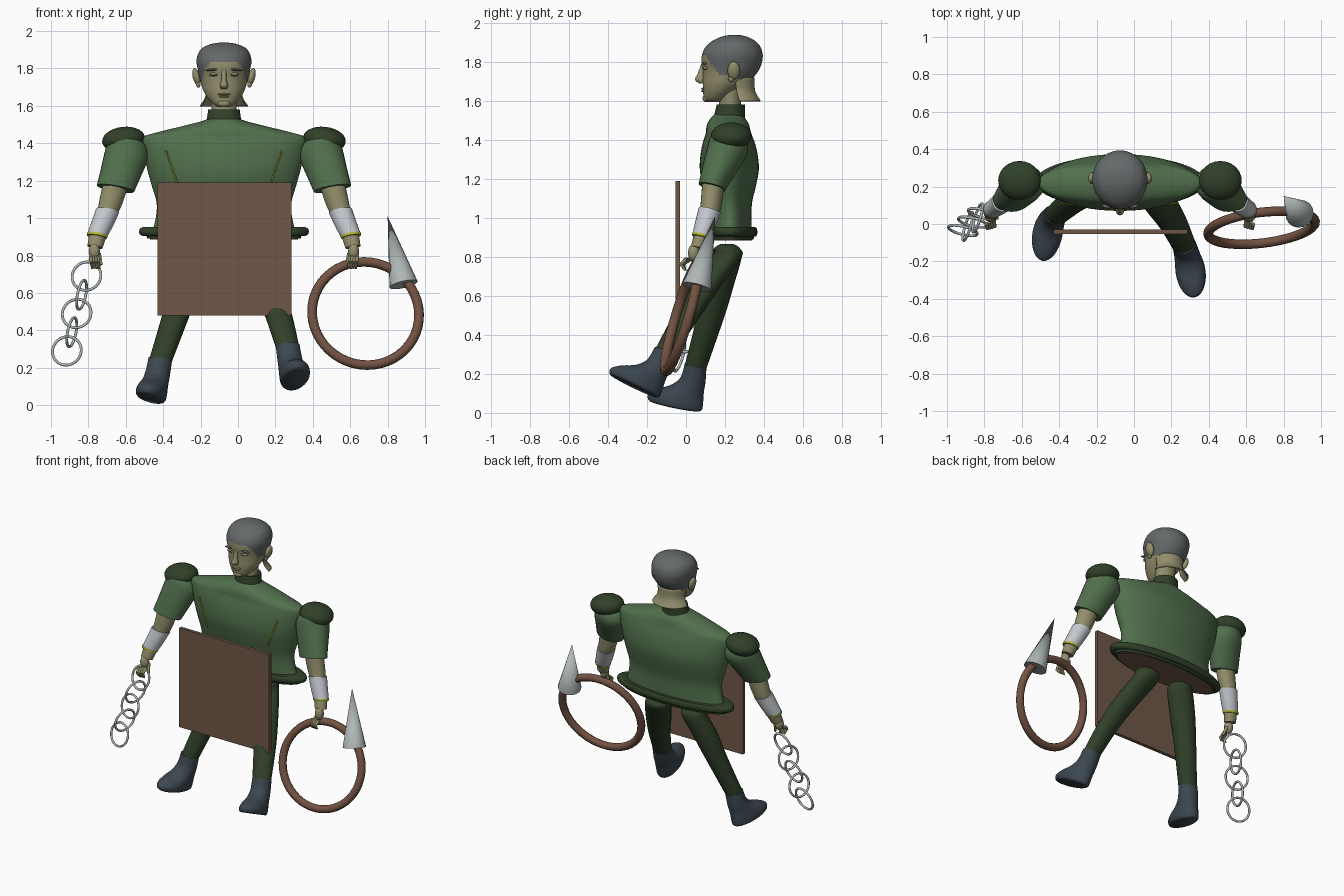
import bpy, bmesh, math
from mathutils import Vector, Matrix

if "Cube" in bpy.data.objects:
    bpy.data.objects.remove(bpy.data.objects["Cube"])

CX = -0.075  # body centre line


def material(name, *rgb):
    m = bpy.data.materials.new(name)
    m.use_nodes = True
    m.diffuse_color = (*rgb, 1)
    m.node_tree.nodes["Principled BSDF"].inputs["Base Color"].default_value = (*rgb, 1)
    return m


GREEN = material("tunic green", 0.083, 0.16, 0.073)
DARK = material("dark green", 0.03, 0.053, 0.022)
SKIN = material("olive skin", 0.29, 0.27, 0.15)
HAIR = material("grey hair", 0.13, 0.14, 0.14)
BOARD = material("board brown", 0.16, 0.095, 0.063)
ROPE = material("ring brown", 0.17, 0.085, 0.055)
BOOT = material("boot slate", 0.045, 0.063, 0.08)
WRAP = material("wrap white", 0.55, 0.58, 0.62)
STEEL = material("steel grey", 0.43, 0.47, 0.47)
TRIM = material("yellow trim", 0.48, 0.52, 0.04)


def finish(bm, name, mat, angle=40):
    bmesh.ops.recalc_face_normals(bm, faces=bm.faces)
    mesh = bpy.data.meshes.new(name)
    bm.to_mesh(mesh)
    bm.free()
    ob = bpy.data.objects.new(name, mesh)
    bpy.context.collection.objects.link(ob)
    mesh.materials.append(mat)
    bpy.ops.object.select_all(action='DESELECT')
    ob.select_set(True)
    bpy.context.view_layer.objects.active = ob
    bpy.ops.object.shade_smooth_by_angle(angle=math.radians(angle))
    return ob


def catmull(rows, steps):
    """Smoothly add rows between the given ones."""
    out = []
    for i in range(len(rows) - 1):
        a, b, c, d = rows[max(i - 1, 0)], rows[i], rows[i + 1], rows[min(i + 2, len(rows) - 1)]
        for k in range(steps):
            t = k / steps
            out.append([q + t / 2 * (r - p + t * (2*p - 5*q + 4*r - s + t * (3*(q - r) + s - p)))
                        for p, q, r, s in zip(a, b, c, d)])
    return out + [rows[-1]]


def loft(name, rows, mat, steps=4, seg=32, arc=(0, 2 * math.pi), matrix=None):
    """Skin ellipses given as (cx, cy, z, rx, ry)."""
    bm = bmesh.new()
    closed = arc[1] - arc[0] > 6
    rings = []
    for cx, cy, z, rx, ry in catmull(rows, steps):
        angles = [arc[0] + (arc[1] - arc[0]) * i / seg for i in range(seg if closed else seg + 1)]
        rings.append([bm.verts.new((cx + rx * math.cos(a), cy + ry * math.sin(a), z)) for a in angles])
    for lo, hi in zip(rings, rings[1:]):
        for i in range(seg):
            j = (i + 1) % len(lo)
            bm.faces.new((lo[i], lo[j], hi[j], hi[i]))
    if closed:
        bm.faces.new(rings[0])
        bm.faces.new(rings[-1])
    if matrix:
        bm.transform(matrix)
    return finish(bm, name, mat)


def ball(name, loc, radii, mat, tilt=0):
    bm = bmesh.new()
    bmesh.ops.create_uvsphere(bm, u_segments=24, v_segments=14, radius=1)
    bm.transform(Matrix.Translation(loc) @ Matrix.Rotation(tilt, 4, 'Y') @ Matrix.Diagonal((*radii, 1)))
    return finish(bm, name, mat)


def cone(name, start, end, r1, r2, mat, seg=10):
    start, end = Vector(start), Vector(end)
    axis = end - start
    bm = bmesh.new()
    bmesh.ops.create_cone(bm, cap_ends=True, segments=seg, radius1=r1, radius2=r2, depth=axis.length)
    bm.transform(Matrix.Translation((start + end) / 2) @ axis.to_track_quat('Z', 'Y').to_matrix().to_4x4())
    return finish(bm, name, mat)


def ring(name, centre, normal, major, minor, mat, seg=48):
    bpy.ops.mesh.primitive_torus_add(location=centre, major_radius=major, minor_radius=minor,
                                     major_segments=seg, minor_segments=12,
                                     rotation=Vector(normal).to_track_quat('Z', 'Y').to_euler())
    ob = bpy.context.object
    ob.name = name
    ob.data.materials.append(mat)
    bpy.ops.object.shade_smooth()


# Tunic, collar and hem
body = [(0.92, .225, .385, .11), (1.0, .224, .365, .112), (1.08, .222, .36, .117), (1.17, .222, .385, .138),
        (1.26, .222, .41, .152), (1.36, .22, .43, .14), (1.43, .218, .435, .118), (1.455, .216, .37, .113),
        (1.485, .215, .25, .105), (1.515, .215, .13, .085), (1.53, .22, .085, .075)]
loft("tunic", [(CX, cy, z, rx, ry) for z, cy, rx, ry in body], GREEN, seg=48)
loft("collar", [(CX, .222, 1.5, .098, .082), (CX, .225, 1.54, .09, .077), (CX, .23, 1.58, .084, .073)], DARK)
loft("hem_band", [(CX, .225, .89, .41, .122), (CX, .225, .925, .42, .126)], DARK, 1, 48)
loft("hem_lip", [(CX, .225, .905, .435, .132), (CX, .225, .915, .452, .14),
                 (CX, .225, .94, .452, .14), (CX, .225, .952, .435, .132)], DARK, 2, 48)
loft("hem_underside", [(CX, .225, .885, .395, .114), (CX, .225, .891, .395, .114)], BOARD, 1, 48)

# Dashed seams on the chest
for side in (-1, 1):
    for i in range(9):
        t = i / 9
        x = .31 - .07 * t
        z = 1.36 - .2 * t
        y = .215 - .143 * math.sqrt(1 - (x / (.43 - .045 * t)) ** 2)
        cone("seam_stitch", (CX + side * x, y - .003, z),
             (CX + side * (x - .006), y - .005, z - .017), .005, .005, TRIM, 6)

# Head, with the hair cap marked by a hairline rule
skull = [(1.595, .105, .19, .035), (1.61, .093, .21, .058), (1.64, .088, .25, .085), (1.68, .086, .3, .109),
         (1.72, .087, .345, .122), (1.76, .086, .375, .132), (1.8, .08, .39, .141), (1.84, .083, .393, .147),
         (1.88, .103, .38, .138), (1.91, .14, .35, .115), (1.93, .185, .31, .072), (1.938, .225, .27, .025)]
head = loft("head", [(CX, (f + b) / 2, z, w, (b - f) / 2) for z, f, b, w in skull], SKIN, 6, 56)
head.data.materials.append(HAIR)
for face in head.data.polygons:
    c = face.center
    drop = min(max((c.y - .1) / .07, 0), 1)
    face.material_index = int(c.z > 1.835 - .1 * drop - (.02 if c.y > .24 else 0))
loft("neck", [(CX, .225, 1.52, .07, .058), (CX, .225, 1.6, .068, .056), (CX, .225, 1.7, .075, .065)], SKIN)
nape = loft("nape_flare", [(CX, .25, 1.72, .105, .1), (CX, .26, 1.65, .1, .095), (CX, .275, 1.6, .13, .108)],
            SKIN, arc=(0, math.pi))
nape.modifiers.new("thickness", 'SOLIDIFY').thickness = .006

# Face
loft("nose", [(CX, .088, 1.79, .012, .01), (CX, .08, 1.74, .014, .02),
              (CX, .073, 1.708, .022, .027), (CX, .082, 1.69, .016, .014)], SKIN, seg=16)
for z, w in ((1.662, .034), (1.65, .028)):
    ball("lip", (CX, .09, z), (w, .012, .006), SKIN)
ball("chin", (CX, .105, 1.613), (.035, .02, .02), SKIN)
for side in (-1, 1):
    ball("eyebrow", (CX + side * .058, .096, 1.793), (.038, .012, .006), HAIR, side * .1)
    ball("eyelid", (CX + side * .053, .1, 1.768), (.026, .012, .01), SKIN)
    ball("eye", (CX + side * .053, .097, 1.765), (.022, .012, .005), HAIR)
    ball("ear", (CX + side * .147, .245, 1.755), (.02, .032, .048), SKIN, side * .25)
    ball("ear_lobe", (CX + side * .137, .232, 1.715), (.012, .016, .018), SKIN)


# Arms, with cuffs slanted to follow the limb
def arm_loft(name, side, rows, mat, steps=4):
    slant = Matrix.Identity(4)
    slant[2][0], slant[2][1] = side * .17, -.25
    pivot = Matrix.Translation((CX + side * rows[-1][0], rows[-1][1], 0))
    return loft(name, [(CX + side * dx, y, z, rx, ry) for dx, y, z, rx, ry in rows], mat, steps, 24,
                matrix=pivot @ slant @ pivot.inverted())


for side, label in ((-1, "right"), (1, "left")):
    ball(label + "_shoulder_pad", (CX + side * .537, .232, 1.42), (.115, .105, .068), DARK, side * .12)
    arm_loft(label + "_sleeve", side, [(.515, .228, 1.47, .06, .06), (.515, .222, 1.43, .1, .095),
             (.52, .21, 1.37, .116, .1), (.55, .17, 1.26, .108, .085), (.58, .133, 1.158, .1, .068)], GREEN)
    arm_loft(label + "_forearm", side, [(.58, .14, 1.21, .066, .056), (.605, .13, 1.11, .061, .053),
             (.625, .12, 1.045, .053, .049), (.65, .1, .98, .046, .042), (.675, .08, .9, .04, .036)], SKIN)
    arm_loft(label + "_wrap", side, [(.622, .122, 1.06, .062, .056), (.65, .1, .98, .058, .052),
             (.677, .08, .91, .053, .046)], WRAP)
    arm_loft(label + "_wrap_trim", side, [(.676, .081, .914, .055, .048), (.68, .077, .9, .053, .046)], TRIM, 1)
    arm_loft(label + "_wrist", side, [(.677, .078, .905, .045, .039), (.69, .06, .845, .04, .035)], SKIN)
    ball(label + "_palm", (CX + side * .693, .04, .82), (.03, .03, .045), SKIN)
    for i in range(4):
        x = CX + side * (.674 + .013 * i)
        knuckle = (x, .025 - .008 * i, .79)
        bend = (x - side * .004, -.014 - .004 * i, .762)
        tip = (x - side * .008, -.002, .73)
        cone(label + "_finger", knuckle, bend, .01, .008, SKIN)
        cone(label + "_fingertip", bend, tip, .009, .005, SKIN)
    cone(label + "_thumb", (CX + side * .67, .05, .81), (CX + side * .655, .03, .75), .013, .007, SKIN)

# Legs and boots
legs = (("right", (-.215, .21), (-.325, .128), Vector((-.42, .045, .22)), -12, -12, 8),
        ("left", (.075, .21), (.21, .005), Vector((.27, -.12, .29)), -26, 10, -4))
for label, hip, knee, ankle, pitch, yaw, roll in legs:
    loft(label + "_leg", [(*hip, .865, .035, .035), (*hip, .845, .075, .065), (*hip, .8, .09, .076),
         (*((Vector(hip) + Vector(knee)) / 2), .66, .087, .078), (*knee, .5, .075, .071),
         (*ankle, .062, .057)], DARK, 5, 24)
    place = (Matrix.Translation(ankle) @ Matrix.Rotation(math.radians(yaw), 4, 'Z')
             @ Matrix.Rotation(math.radians(roll), 4, 'Y') @ Matrix.Rotation(math.radians(pitch), 4, 'X'))
    loft(label + "_boot", [(0, 0, .025, .064, .056), (0, 0, -.05, .066, .065), (0, -.02, -.1, .07, .086),
         (0, -.05, -.135, .076, .12), (0, -.07, -.17, .08, .144), (0, -.07, -.195, .077, .144),
         (0, -.07, -.205, .068, .133)], BOOT, matrix=place)

# Hanging board
bm = bmesh.new()
bmesh.ops.create_cube(bm, size=1)
bm.transform(Matrix.Translation((-.072, -.042, .835)) @ Matrix.Diagonal((.715, .024, .71, 1)))
finish(bm, "board", BOARD)

# Hoop with a spike
ring("hoop", (.682, -.02, .49), (-.12, 1, -.3), .288, .026, ROPE)
cone("spike", (.885, .055, .645), (.8, .15, 1.01), .077, 0, STEEL, 16)

# Chain of alternating links
top, bottom = Vector((-.81, .055, .69)), Vector((-.915, -.035, .29))
along = (bottom - top).normalized()
facing = Vector((.3, 1, 0))
facing = (facing - along * facing.dot(along)).normalized()
for i in range(5):
    ring("chain_link", top.lerp(bottom, i / 4), along.cross(facing) if i % 2 else facing,
         .079, .0075, STEEL, 32)
